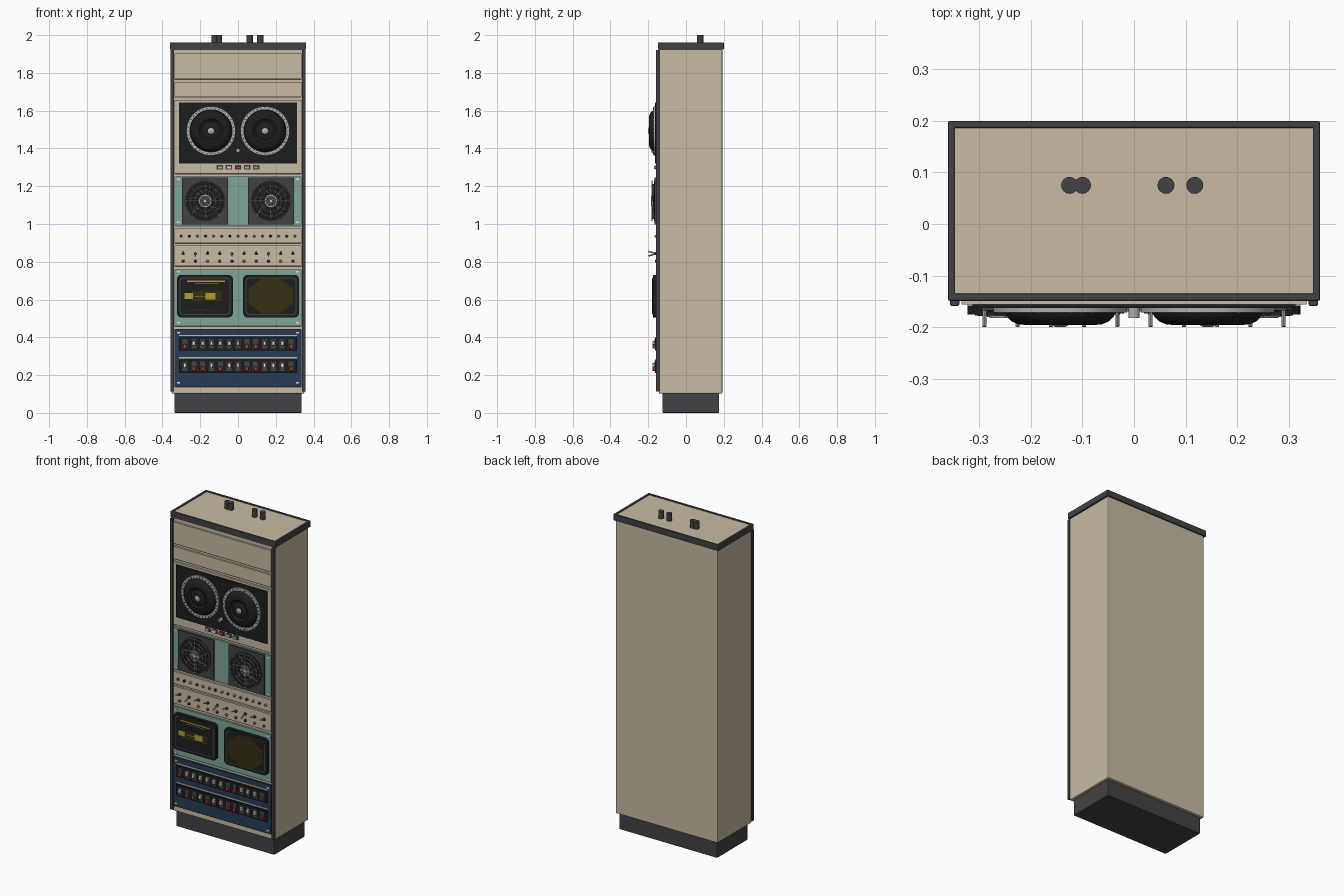
import bpy, bmesh, math
from mathutils import Matrix, Vector

old = bpy.data.objects.get("Cube")
if old:
    bpy.data.objects.remove(old)


def material(name, r, g, b):
    m = bpy.data.materials.new(name)
    m.use_nodes = True
    m.diffuse_color = (r, g, b, 1)
    m.node_tree.nodes["Principled BSDF"].inputs["Base Color"].default_value = (r, g, b, 1)
    return m


BEIGE = material("beige paint", .57, .5, .37)
CHARCOAL = material("charcoal trim", .055, .055, .06)
BLACK = material("black plastic", .012, .013, .013)
TEAL = material("teal paint", .21, .38, .31)
NAVY = material("navy paint", .02, .045, .095)
SILVER = material("silver metal", .42, .43, .43)
WHITE = material("off white", .75, .75, .7)
RED = material("red plastic", .5, .06, .035)
OLIVE = material("dark olive glass", .035, .028, .006)
YELLOW = material("yellow glow", .42, .34, .03)

FACE = -.156  # front plane of the rack panels


def finish(name, bm, mat, smooth=False):
    bmesh.ops.recalc_face_normals(bm, faces=bm.faces)
    mesh = bpy.data.meshes.new(name)
    bm.to_mesh(mesh)
    bm.free()
    mesh.materials.append(mat)
    obj = bpy.data.objects.new(name, mesh)
    bpy.context.collection.objects.link(obj)
    if smooth:
        bpy.ops.object.select_all(action='DESELECT')
        obj.select_set(True)
        bpy.context.view_layer.objects.active = obj
        bpy.ops.object.shade_smooth_by_angle(angle=math.radians(35))
    return obj


def box(name, mat, center, size, bevel=0, corner=0):
    """Box with optional all-round bevel, or rounded corners seen from the front."""
    bm = bmesh.new()
    bmesh.ops.create_cube(bm, size=1, matrix=Matrix.Translation(center) @ Matrix.Diagonal((*size, 1)))
    edges = list(bm.edges)
    if corner:
        edges = [e for e in edges if abs(e.verts[0].co.y - e.verts[1].co.y) > 1e-5]
    if bevel or corner:
        bmesh.ops.bevel(bm, geom=edges, offset=bevel or corner, segments=4 if corner else 2,
                        profile=.5, affect='EDGES')
    return finish(name, bm, mat)


def plate(name, mat, x, z, w, h, depth, back=FACE, corner=0):
    """Block standing out from a front plane."""
    return box(name, mat, (x, back - depth / 2, z), (w, depth, h), corner=corner)


def rod(name, mat, a, b, r, sides=12):
    a, b = Vector(a), Vector(b)
    d = b - a
    bm = bmesh.new()
    bmesh.ops.create_cone(bm, cap_ends=True, segments=sides, radius1=r, radius2=r, depth=d.length,
                          matrix=Matrix.Translation((a + b) / 2) @ d.to_track_quat('Z', 'Y').to_matrix().to_4x4())
    return finish(name, bm, mat, True)


def lathe(name, mat, x, z, profile, back=FACE, sides=40, closed=False):
    """Spin (radius, depth) points about an axis facing the front."""
    bm = bmesh.new()
    rings = []
    for r, d in profile:
        turns = [2 * math.pi * (i + .5) / sides for i in range(sides)]
        rings.append([bm.verts.new((x + r * math.cos(t), back - d, z + r * math.sin(t))) for t in turns])
    pairs = list(zip(rings, rings[1:]))
    if closed:
        pairs.append((rings[-1], rings[0]))
    else:
        bm.faces.new(rings[-1])
    for a, b in pairs:
        for i in range(sides):
            j = (i + 1) % sides
            bm.faces.new((a[i], a[j], b[j], b[i]))
    return finish(name, bm, mat, True)


def ring(name, mat, x, z, inner, outer, near, far, back=FACE):
    return lathe(name, mat, x, z, [(outer, near), (outer, far), (inner, far), (inner, near)], back, closed=True)


def screws(name, z0, z1):
    for x in (-.315, .315):
        for z in (z0, z1):
            plate(name, WHITE, x, z, .016, .009, .003)


# Cabinet, plinth, lid frame and front posts
box("cabinet_body", BEIGE, (0, .024, 1.015), (.702, .336, 1.826), bevel=.006)
box("plinth", CHARCOAL, (0, .025, .052), (.674, .3, .104), bevel=.004)
for s in (-1, 1):
    box("lid_side_rail", CHARCOAL, (s * .354, .025, 1.942), (.014, .348, .038), bevel=.003)
    box("front_post", CHARCOAL, (s * .348, -.15, 1.017), (.018, .018, 1.81), bevel=.003)
for y in (-.142, .193):
    box("lid_cross_rail", CHARCOAL, (0, y, 1.942), (.722, .014, .038), bevel=.003)
box("lid_panel", BEIGE, (0, .025, 1.938), (.7, .33, .036))
for x in (-.125, -.1, .062, .118):
    rod("cable_stub", CHARCOAL, (x, .075, 1.94), (x, .075, 2), .0165, 16)

# Rack panels: name, material, bottom and top
for name, mat, low, high in (
        ("upper_blank_panel", BEIGE, 1.77, 1.903), ("lower_blank_panel", BEIGE, 1.675, 1.752),
        ("reel_panel", BEIGE, 1.268, 1.657), ("fan_panel", TEAL, .992, 1.252),
        ("lamp_panel", BEIGE, .9, .975), ("toggle_panel", BEIGE, .778, .885),
        ("screen_panel", TEAL, .462, .76), ("switch_panel", NAVY, .14, .444)):
    plate(name, mat, 0, (low + high) / 2, .67, high - low, .018, back=FACE + .018)
    plate(name + "_shadow_gap", CHARCOAL, 0, low - .004, .67, .005, .004, back=-.143)
screws("fan_panel_screw", 1.01, 1.237)
screws("screen_panel_screw", .477, .747)
screws("switch_panel_screw", .16, .425)

# Twin reels on a black deck
plate("reel_deck", BLACK, 0, 1.482, .626, .325, .007)
for s in (-1, 1):
    x, z = s * .143, 1.493
    ring("reel_rim", SILVER, x, z, .112, .13, .006, .016)
    for i in range(36):
        t = math.tau * i / 36
        plate("reel_rim_notch", CHARCOAL, x + .121 * math.cos(t), z + .121 * math.sin(t), .006, .006, .018)
    lathe("reel_dome", BLACK, x, z, [(.11, .006), (.105, .022), (.095, .033), (.08, .039), (.064, .04),
                                   (.056, .034), (.05, .032), (.04, .036), (.028, .038)])
    lathe("reel_hub", SILVER, x, z, [(.017, .03), (.017, .041), (.011, .044)], sides=6)
rod("tape_guide", SILVER, (0, FACE, 1.39), (0, -.182, 1.39), .011, 16)

# Deck buttons
for i, mat in enumerate((SILVER, WHITE, RED, SILVER, TEAL)):
    x = (i - 2) * .048
    plate("button_bezel", CHARCOAL, x, 1.3, .034, .023, .005)
    plate("deck_button", mat, x, 1.3, .027, .016, .014)

# Cooling fans with wire guards
for s in (-1, 1):
    x, z = s * .174, 1.122
    plate("fan_frame", CHARCOAL, x, z, .244, .25, .012)
    lathe("fan_well", BLACK, x, z, [(.108, .012), (.108, .0135)])
    lathe("fan_motor", CHARCOAL, x, z, [(.036, .012), (.036, .018), (.03, .02)], sides=24)
    for i in range(7):
        t = math.tau * i / 7
        rod("fan_blade", CHARCOAL, (x + .035 * math.cos(t), -.17, z + .035 * math.sin(t)),
            (x + .095 * math.cos(t + .35), -.17, z + .095 * math.sin(t + .35)), .008, 4)
    for r in (.03, .055, .08, .105):
        ring("fan_guard_ring", SILVER, x, z, r - .0022, r + .0022, .022, .026)
    for i in range(4):
        t = math.pi * i / 4
        dx, dz = .11 * math.cos(t), .11 * math.sin(t)
        rod("fan_guard_spoke", SILVER, (x - dx, -.179, z - dz), (x + dx, -.179, z + dz), .002, 6)
    plate("fan_badge_bar", WHITE, x, z, .055, .006, .028)
    plate("fan_badge_post", WHITE, x, z, .006, .055, .028)

# Row of indicator lamps
for i in range(15):
    x = (i - 7) * .043
    lathe("lamp_collar", SILVER, x, .936, [(.0095, 0), (.0095, .003)], sides=12)
    lathe("indicator_lamp", (RED, BLACK, TEAL, CHARCOAL, YELLOW)[i % 5], x, .936,
          [(.007, 0), (.007, .007), (.003, .01)], sides=12)

# Toggle levers with a lamp below each
for i in range(10):
    x = (i - 4.5) * .0645
    tilt = .012 if i % 3 != 1 else -.012
    lathe("toggle_collar", CHARCOAL, x, .843, [(.009, 0), (.009, .008), (.006, .01)], sides=8)
    rod("toggle_lever", SILVER, (x, FACE, .843), (x, -.199, .843 + tilt), .004, 8)
    lathe("toggle_lamp", (RED, CHARCOAL, YELLOW)[i % 3], x, .803, [(.008, 0), (.008, .006), (.004, .009)], sides=10)

# Twin display screens
for s in (-1, 1):
    plate("screen_housing", BLACK, s * .175, .618, .296, .226, .02, corner=.024)
    plate("screen_bezel", CHARCOAL, s * .175, .618, .268, .198, .0215, corner=.02)
    plate("screen_glass", BLACK, s * .175, .618, .258, .188, .0225, corner=.018)
scope = lathe("round_scope_glow", OLIVE, 0, 0, [(1, 0), (1, .001)], back=0, sides=8)
scope.scale = (.129, 1, .1)
scope.location = (.175, FACE - .0225, .618)


def glow(name, mat, x, z, w, h, depth=.0245):
    plate(name, mat, x, z, w, h, depth)


glow("text_line", YELLOW, -.17, .697, .2, .007)
glow("text_line", OLIVE, -.17, .709, .23, .007)
glow("text_line", YELLOW, -.165, .684, .13, .003)
glow("diagram_field", OLIVE, -.165, .618, .155, .052, .0235)
glow("diagram_block", YELLOW, -.26, .618, .046, .032)
glow("diagram_block", YELLOW, -.145, .618, .052, .034)
glow("diagram_link", YELLOW, -.2, .618, .06, .004)
glow("status_line", OLIVE, -.2, .545, .14, .006)

# Two banks of rocker switches; a letter gives each cap's colour
for z, row in ((.365, "RWWWWWWRRWWWR"), (.247, "WRRWRWWRRWWWR")):
    plate("switch_bank", BLACK, 0, z, .626, .07, .008)
    plate("switch_bank_label", BEIGE, 0, z + .045, .626, .007, .003)
    for i, c in enumerate(row):
        x = (i - 6) * .0468
        plate("switch_recess", CHARCOAL, x, z, .026, .05, .01)
        low = c == "R"
        cap = plate("switch_cap", RED if low else WHITE, x, z + (-.013 if low else .004), .017, .024, .022)
        cap.modifiers.new("soft_edge", 'BEVEL').width = .002
